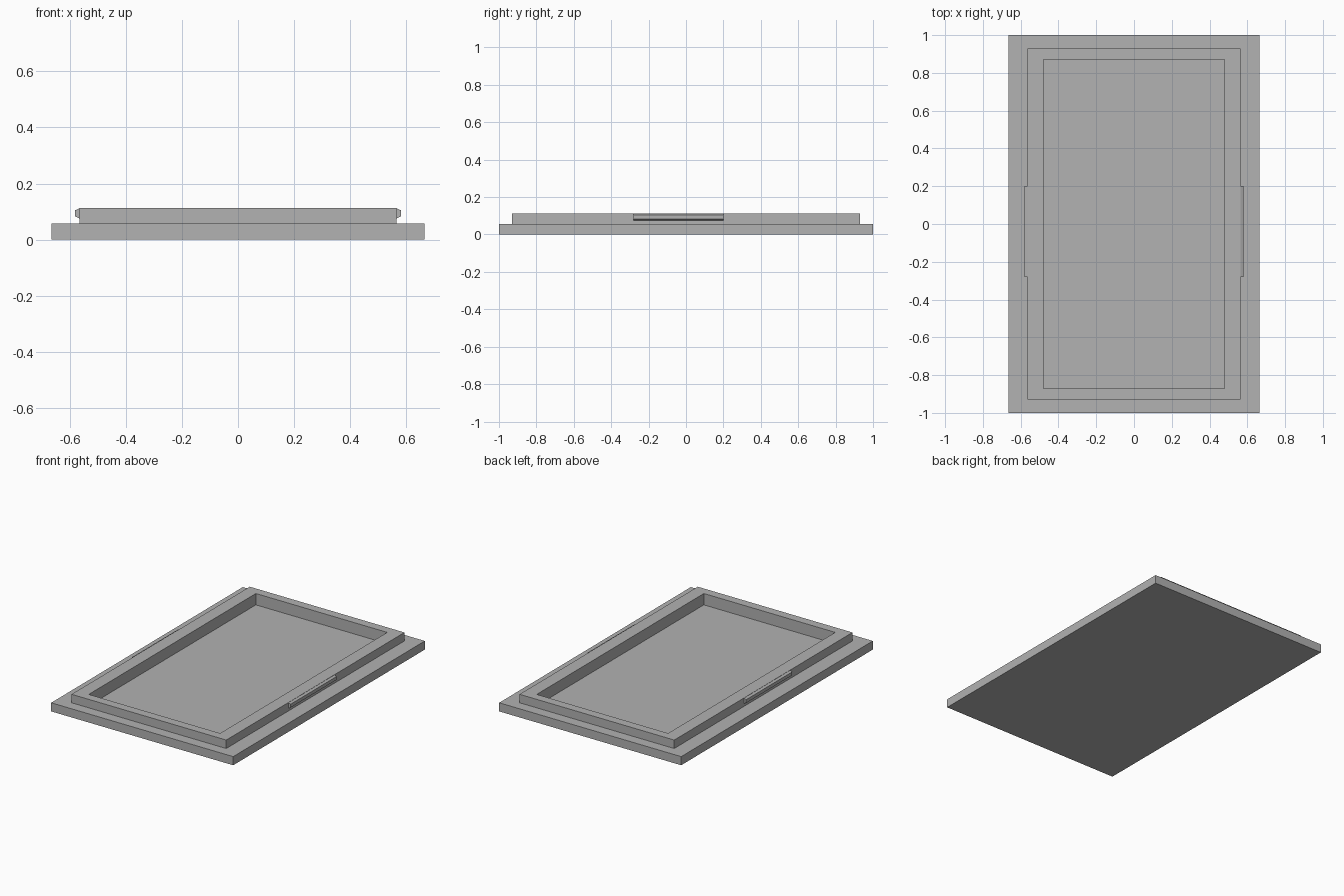
import bpy, bmesh

if "Cube" in bpy.data.objects:
    bpy.data.objects.remove(bpy.data.objects["Cube"], do_unlink=True)

grey = bpy.data.materials.new("plain grey")
grey.use_nodes = True
colour = (0.445, 0.445, 0.445, 1)
grey.diffuse_color = colour
grey.node_tree.nodes["Principled BSDF"].inputs["Base Color"].default_value = colour


def loft(name, loops):
    """Skin a stack of four-cornered loops and cap both ends."""
    bm = bmesh.new()
    rings = [[bm.verts.new(p) for p in loop] for loop in loops]
    for a, b in zip(rings, rings[1:]):
        for i in range(4):
            j = (i + 1) % 4
            bm.faces.new((a[i], a[j], b[j], b[i]))
    bm.faces.new(rings[0][::-1])
    bm.faces.new(rings[-1])
    bmesh.ops.recalc_face_normals(bm, faces=bm.faces)
    mesh = bpy.data.meshes.new(name)
    bm.to_mesh(mesh)
    bm.free()
    mesh.materials.append(grey)
    obj = bpy.data.objects.new(name, mesh)
    bpy.context.collection.objects.link(obj)
    return obj


def rectangle(x, y, z):
    return [(-x, -y, z), (x, -y, z), (x, y, z), (-x, y, z)]


# Stepped lid: flange, raised rim and sunken panel
BASE_TOP, RIM_TOP, FLOOR = 0.057, 0.113, 0.038
loft("stepped_lid", [
    rectangle(0.665, 1.0, 0),
    rectangle(0.665, 1.0, BASE_TOP),
    rectangle(0.565, 0.93, BASE_TOP),
    rectangle(0.565, 0.93, RIM_TOP),
    rectangle(0.48, 0.872, RIM_TOP),
    rectangle(0.48, 0.872, FLOOR),
])

# Bevelled snap ridge on each long side of the rim
profile = [(0.564, 0.075), (0.58, 0.083), (0.58, 0.105), (0.564, 0.112)]
for name, side in (("left_snap_ridge", 1), ("right_snap_ridge", -1)):
    loft(name, [[(side * x, y, z) for x, z in profile] for y in (-0.28, 0.2)])
